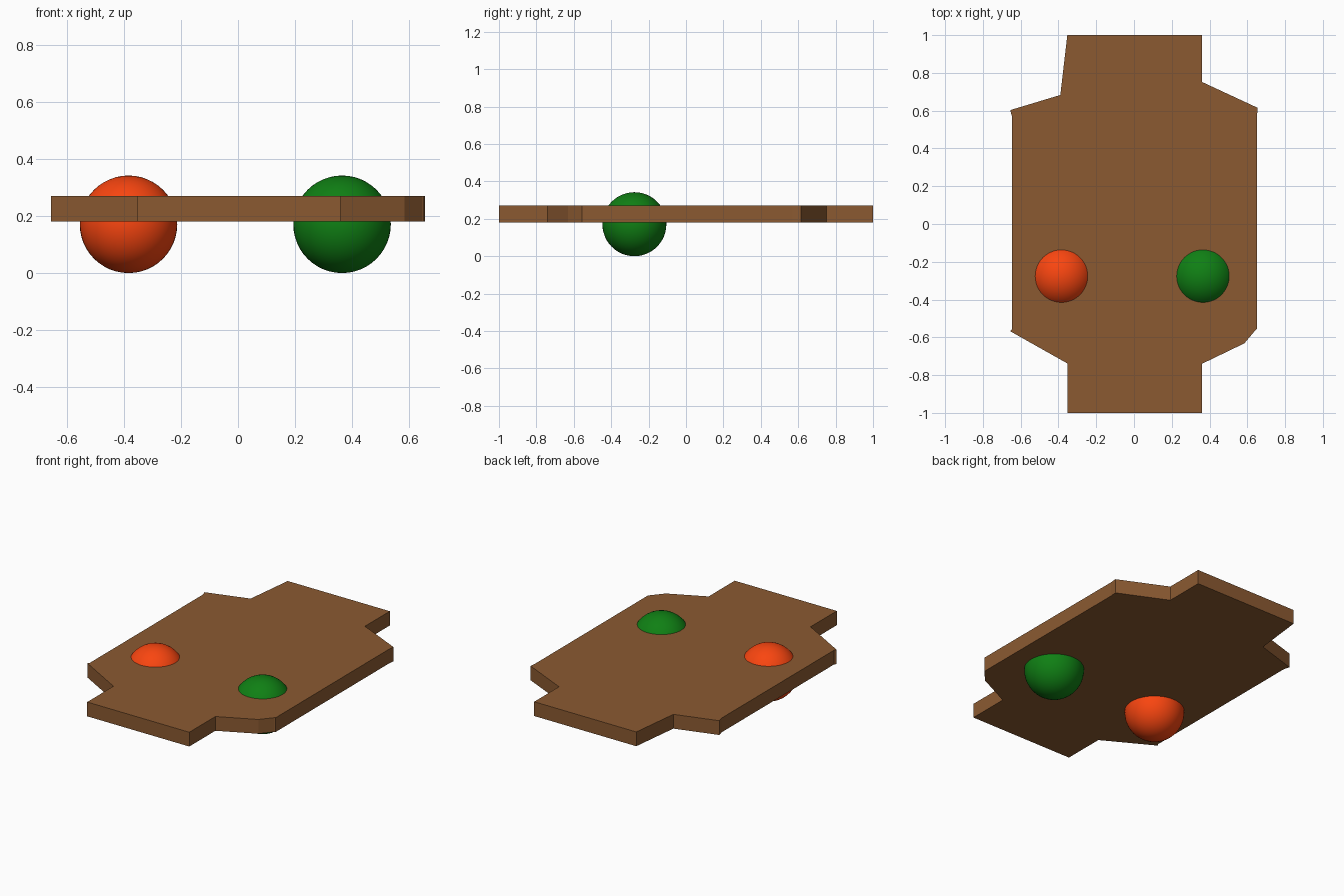
import bpy, bmesh

if "Cube" in bpy.data.objects:
    bpy.data.objects.remove(bpy.data.objects["Cube"])


def paint(obj, name, rgb):
    mat = bpy.data.materials.new(name)
    mat.diffuse_color = (*rgb, 1)
    mat.use_nodes = True
    mat.node_tree.nodes["Principled BSDF"].inputs["Base Color"].default_value = mat.diffuse_color
    obj.data.materials.append(mat)


def plate(name, outline, z0, z1):
    bm = bmesh.new()
    face = bm.faces.new([bm.verts.new((x, y, z0)) for x, y in outline])
    ext = bmesh.ops.extrude_face_region(bm, geom=[face], use_keep_orig=True)
    top = [v for v in ext["geom"] if isinstance(v, bmesh.types.BMVert)]
    bmesh.ops.translate(bm, verts=top, vec=(0, 0, z1 - z0))
    bmesh.ops.recalc_face_normals(bm, faces=bm.faces)
    mesh = bpy.data.meshes.new(name)
    bm.to_mesh(mesh)
    bm.free()
    obj = bpy.data.objects.new(name, mesh)
    bpy.context.collection.objects.link(obj)
    return obj


def ball(name, x, rgb):
    bpy.ops.mesh.primitive_uv_sphere_add(segments=48, ring_count=24, radius=0.171,
                                         location=(x, -0.276, 0.171))
    obj = bpy.context.object
    obj.name = name
    bpy.ops.object.shade_smooth()
    paint(obj, name + "_paint", rgb)


# Flat board, slightly irregular outline with narrower ends
outline = [
    (-0.353, -1.0), (0.36, -1.0), (0.36, -0.74), (0.584, -0.632),
    (0.645, -0.56), (0.652, -0.555), (0.651, 0.57), (0.655, 0.615), (0.36, 0.752),
    (0.36, 1.0), (-0.353, 1.0), (-0.39, 0.683), (-0.655, 0.603),
    (-0.645, 0.565), (-0.645, -0.555), (-0.655, -0.568), (-0.353, -0.738),
]
board = plate("board", outline, 0.18, 0.27)
paint(board, "brown_wood", (0.258, 0.102, 0.031))

# Two balls set through the board
ball("left_ball", -0.384, (0.95, 0.06, 0.005))
ball("right_ball", 0.365, (0.005, 0.215, 0.007))
